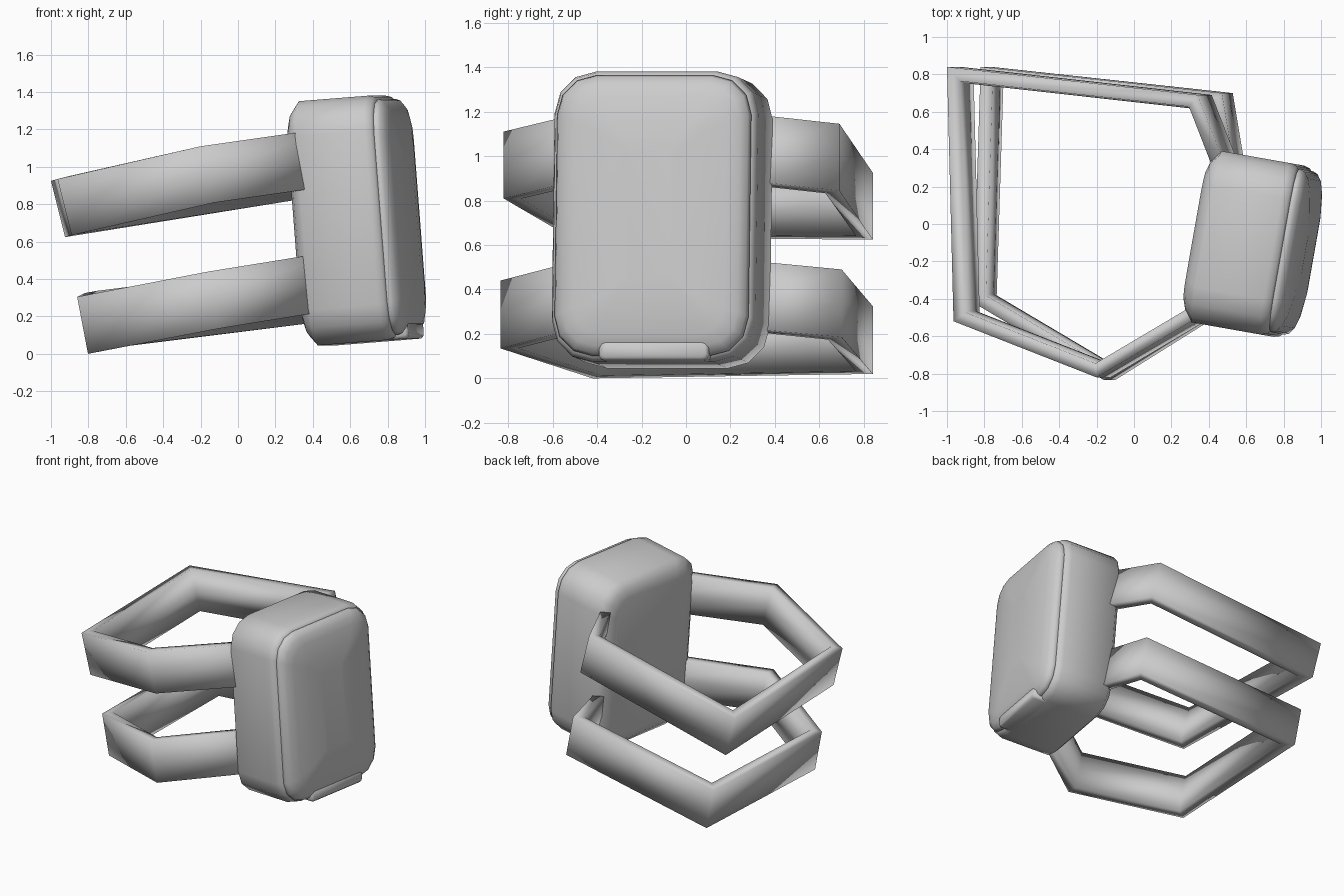
import bpy, bmesh, math
from mathutils import Vector, Matrix

cube = bpy.data.objects.get("Cube")
if cube:
    bpy.data.objects.remove(cube, do_unlink=True)

grey = bpy.data.materials.new("light grey")
grey.use_nodes = True
colour = (0.6, 0.6, 0.6, 1)
grey.diffuse_color = colour
grey.node_tree.nodes["Principled BSDF"].inputs["Base Color"].default_value = colour

# The pouch leans back and is turned slightly about z
POUCH = (Matrix.Translation((0.36, -0.063, 0.693))
         @ Matrix.Rotation(math.radians(-10), 4, 'Z')
         @ Matrix.Rotation(math.radians(-4.5), 4, 'Y'))


def loft(name, rings, matrix=Matrix(), angle=45):
    """Skin a list of equal rings and cap both ends."""
    bm = bmesh.new()
    loops = [[bm.verts.new(p) for p in ring] for ring in rings]
    for a, b in zip(loops, loops[1:]):
        for i in range(len(a)):
            j = (i + 1) % len(a)
            bm.faces.new((a[i], a[j], b[j], b[i]))
    bm.faces.new(loops[0])
    bm.faces.new(loops[-1])
    bmesh.ops.transform(bm, matrix=matrix, verts=bm.verts)
    bmesh.ops.recalc_face_normals(bm, faces=bm.faces)
    mesh = bpy.data.meshes.new(name)
    bm.to_mesh(mesh)
    bm.free()
    mesh.materials.append(grey)
    ob = bpy.data.objects.new(name, mesh)
    bpy.context.collection.objects.link(ob)
    bpy.ops.object.select_all(action='DESELECT')
    ob.select_set(True)
    bpy.context.view_layer.objects.active = ob
    bpy.ops.object.shade_smooth_by_angle(angle=math.radians(angle))


def rounded_ring(x, inset, half_w=0.465, half_h=0.655, radius=0.19, z=0, segs=3):
    """Rounded rectangle in the local yz plane."""
    w, h = half_w - inset, half_h - inset
    r = max(radius - inset * 0.6, 0.02)
    ring = []
    for k, (sy, sz) in enumerate(((1, 1), (-1, 1), (-1, -1), (1, -1))):
        for s in range(segs + 1):
            a = math.radians(90 * k + 90 * s / segs)
            ring.append((x, sy * (w - r) + r * math.cos(a),
                         z + sz * (h - r) + r * math.sin(a)))
    return ring


# Pouch body: chamfered back, straight sides, soft front rim
loft("pouch_body", [rounded_ring(x, i) for x, i in
     ((0, 0.11), (0.02, 0.055), (0.065, 0.0), (0.44, 0.0), (0.475, 0.01), (0.49, 0.03))],
     POUCH, 60)

# Lid: domed panel with a thin seam behind it
loft("pouch_lid", [rounded_ring(x, i) for x, i in
     ((0.48, 0.03), (0.495, 0.022), (0.52, 0.032), (0.545, 0.065),
      (0.562, 0.12), (0.58, 0.24), (0.588, 0.36))],
     POUCH, 60)

# Clasp tab under the lid
loft("lid_clasp", [rounded_ring(x, i, 0.25, 0.045, 0.02, -0.61, 2) for x, i in
     ((0.43, 0.0), (0.535, 0.0), (0.55, 0.012))],
     POUCH @ Matrix.Translation((0, 0.02, 0)), 60)


def strap(name, path, lean, thick=0.068, height=0.31, bulge=0.012):
    """Sweep a flat band along outer top-edge points, with mitred bends."""
    up = Vector((-lean, 0, 1)).normalized()
    pts = [Vector(p) for p in path]
    dirs = [(b - a).normalized() for a, b in zip(pts, pts[1:])]
    # Across and down positions: flat outside, low ridge along the inside
    profile = ((0, 0), (0, 0.5), (0, 1), (thick, 1), (thick + bulge, 0.5), (thick, 0))
    rings = []
    for i, p in enumerate(pts):
        d0, d1 = dirs[max(i - 1, 0)], dirs[min(i, len(dirs) - 1)]
        n0, n1 = d0.cross(up).normalized(), d1.cross(up).normalized()
        inward = (n0 + n1).normalized()
        inward /= inward.dot(n0)
        rings.append([p + inward * u - up * (height * v) for u, v in profile])
    loft(name, rings, angle=110)


# Two five-sided straps, front end to back end
strap("upper_strap", [(0.50, -0.405, 1.21), (-0.20, -0.82, 1.11), (-0.965, -0.52, 0.935),
                      (-1.0, 0.84, 0.925), (0.34, 0.69, 1.145), (0.50, 0.28, 1.19)], 0.25)
strap("lower_strap", [(0.52, -0.41, 0.55), (-0.16, -0.835, 0.44), (-0.86, -0.42, 0.305),
                      (-0.82, 0.84, 0.325), (0.47, 0.70, 0.49), (0.54, 0.28, 0.53)], 0.19)
